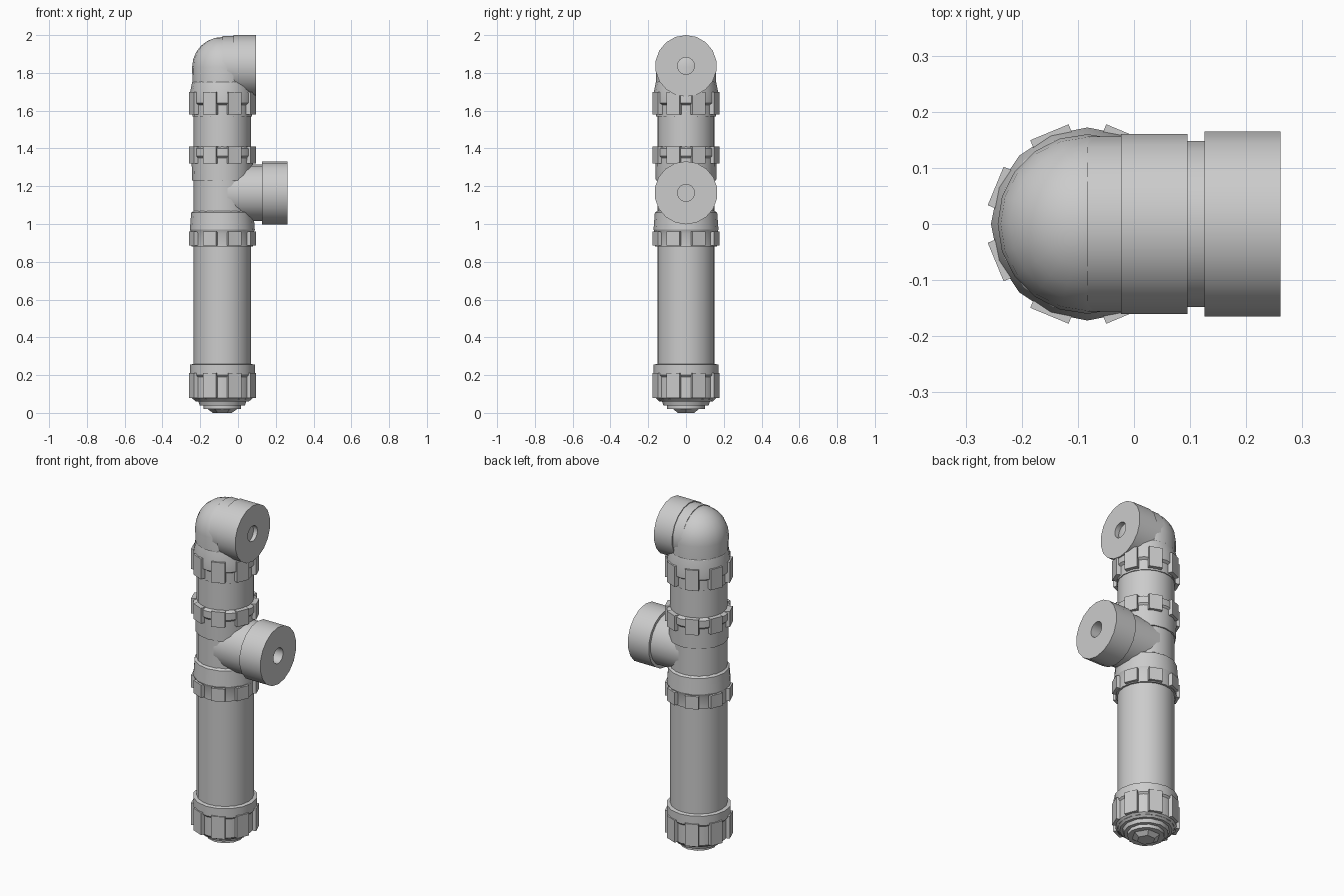
import bpy, bmesh, math
from mathutils import Matrix, Vector

if "Cube" in bpy.data.objects:
    bpy.data.objects.remove(bpy.data.objects["Cube"])

grey = bpy.data.materials.new("plain grey")
grey.diffuse_color = (0.6, 0.6, 0.6, 1)
grey.use_nodes = True
grey.node_tree.nodes["Principled BSDF"].inputs["Base Color"].default_value = grey.diffuse_color
AX = -0.083          # x of the upright pipe axis
UP = Matrix.Identity(4)
SIDE = Matrix.Rotation(math.pi / 2, 4, 'Y')   # turns local z to +x


def finish(name, bm, angle=35):
    bmesh.ops.recalc_face_normals(bm, faces=bm.faces)
    me = bpy.data.meshes.new(name)
    bm.to_mesh(me)
    bm.free()
    ob = bpy.data.objects.new(name, me)
    bpy.context.collection.objects.link(ob)
    me.materials.append(grey)
    bpy.ops.object.select_all(action='DESELECT')
    ob.select_set(True)
    bpy.context.view_layer.objects.active = ob
    bpy.ops.object.shade_smooth_by_angle(angle=math.radians(angle))
    return ob


def lathe(bm, profile, sides, mat):
    """Revolve (radius, height) points about local z; radius 0 makes a pole."""
    rings = []
    for r, h in profile:
        if r == 0:
            rings.append([bm.verts.new(mat @ Vector((0, 0, h)))] * sides)
        else:
            rings.append([bm.verts.new(mat @ Vector((
                r * math.cos(math.tau * i / sides),
                r * math.sin(math.tau * i / sides), h))) for i in range(sides)])
    for a, b in zip(rings, rings[1:]):
        for i in range(sides):
            j = (i + 1) % sides
            loop = list(dict.fromkeys([a[i], a[j], b[j], b[i]]))
            if len(loop) > 2:
                bm.faces.new(loop)


def turned(name, profile, sides=16, at=(AX, 0, 0), axis=UP, angle=35):
    bm = bmesh.new()
    lathe(bm, profile, sides, Matrix.Translation(at) @ axis)
    return finish(name, bm, angle)


def collar(name, profile, lug_low, lug_high, lugs=8):
    """Coupling ring with square lugs standing out around it."""
    bm = bmesh.new()
    base = Matrix.Translation((AX, 0, 0))
    lathe(bm, profile, 16, base)
    for i in range(lugs):
        turn = Matrix.Rotation(math.tau * (i + 0.5) / lugs, 4, 'Z')
        place = Matrix.Translation((0.16, 0, (lug_low + lug_high) / 2))
        size = Matrix.Diagonal((0.034, 0.074, lug_high - lug_low, 1))
        bmesh.ops.create_cube(bm, size=1, matrix=base @ turn @ place @ size)
    return finish(name, bm, 25)


# Upright pipe and the ball-shaped elbow
turned("upright_pipe", [(0, 0.07), (0.152, 0.07), (0.152, 1.74), (0, 1.74)], 20)
dome = [(0, 1.70), (0.157, 1.70)]
dome += [(0.16 * math.cos(t * math.pi / 12), 1.83 + 0.16 * math.sin(t * math.pi / 12))
         for t in range(6)] + [(0, 1.99)]
turned("elbow", dome, 20)

# Elbow mouth with a blind bore
turned("elbow_mouth", [(0, 0.0), (0.158, 0.0), (0.158, 0.06), (0.163, 0.06),
                       (0.163, 0.178), (0.045, 0.178), (0.045, 0.09), (0, 0.09)],
       18, (AX, 0, 1.837), SIDE)

# Tee branch and its cap with a blind bore
turned("branch_pipe", [(0, 0), (0.15, 0), (0.15, 0.24), (0, 0.24)],
       18, (AX, 0, 1.165), SIDE)
turned("branch_cap", [(0, 0), (0.167, 0), (0.167, 0.135), (0.045, 0.135),
                      (0.045, 0.04), (0, 0.04)],
       18, (0.126, 0, 1.165), SIDE)

# Coupling collars, bottom to top
collar("bottom_collar", [(0.15, 0.26), (0.172, 0.255), (0.172, 0.20), (0.163, 0.19),
                         (0.163, 0.08), (0.14, 0.06), (0, 0.06)], 0.08, 0.21)
collar("lower_tee_collar", [(0.15, 1.07), (0.165, 1.06), (0.172, 0.97), (0.163, 0.95),
                            (0.163, 0.88), (0.15, 0.88)], 0.885, 0.96)
collar("upper_tee_collar", [(0.15, 1.41), (0.172, 1.40), (0.172, 1.36), (0.163, 1.35),
                            (0.160, 1.23), (0.15, 1.23)], 1.32, 1.41)
collar("elbow_collar", [(0.15, 1.76), (0.160, 1.75), (0.172, 1.69), (0.172, 1.64),
                        (0.158, 1.63), (0.158, 1.57), (0.15, 1.57)], 1.58, 1.70)

# Stepped end plug with a six-sided nub
turned("end_plug", [(0, 0.07), (0.13, 0.07), (0.12, 0.04), (0.10, 0.04),
                    (0.10, 0.02), (0, 0.02)], 12)
turned("end_nub", [(0, 0.03), (0.085, 0.025), (0.05, 0.0), (0, 0.0)], 6, angle=20)
